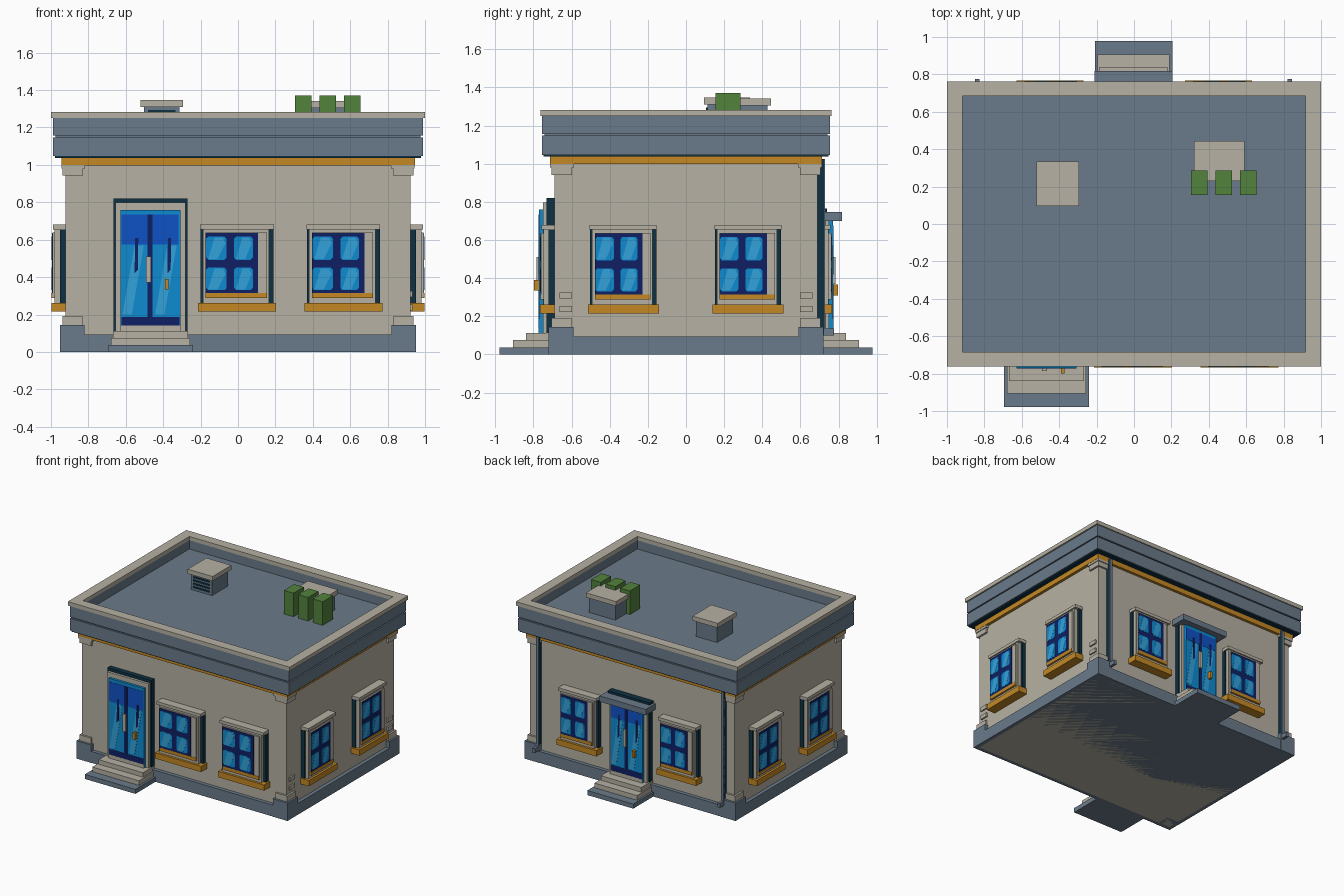
import bpy
import bmesh
from math import radians
from mathutils import Matrix

if "Cube" in bpy.data.objects:
    bpy.data.objects.remove(bpy.data.objects["Cube"])


def srgb(c):
    c /= 255
    return c / 12.92 if c < 0.04045 else ((c + 0.055) / 1.055) ** 2.4


MATS = {}
for key, rgb in {
    "stone": (182, 177, 163), "slate": (106, 122, 138), "ochre": (195, 136, 36),
    "dark_teal": (14, 48, 66), "navy": (14, 32, 100), "royal_blue": (15, 82, 198),
    "sky_blue": (15, 138, 208), "pale_blue": (52, 162, 218), "green": (82, 130, 60),
}.items():
    m = bpy.data.materials.new(key)
    m.diffuse_color = (*[srgb(c) for c in rgb], 1)
    m.use_nodes = True
    m.node_tree.nodes["Principled BSDF"].inputs["Base Color"].default_value = m.diffuse_color
    MATS[key] = m


def prism(name, pts, y0, y1, mat, frame=Matrix()):
    """Extrude an x-z outline from y0 to y1, then place it with frame."""
    bm = bmesh.new()
    face = bm.faces.new([bm.verts.new((x, y0, z)) for x, z in pts])
    ext = bmesh.ops.extrude_face_region(bm, geom=[face])
    for v in ext["geom"]:
        if isinstance(v, bmesh.types.BMVert):
            v.co.y = y1
    bmesh.ops.recalc_face_normals(bm, faces=bm.faces)
    bm.transform(frame)
    me = bpy.data.meshes.new(name)
    bm.to_mesh(me)
    bm.free()
    me.materials.append(MATS[mat])
    ob = bpy.data.objects.new(name, me)
    bpy.context.collection.objects.link(ob)
    return ob


def box(name, x0, x1, y0, y1, z0, z1, mat, frame=Matrix()):
    return prism(name, [(x0, z0), (x1, z0), (x1, z1), (x0, z1)], y0, y1, mat, frame)


def slab(name, hx, hy, z0, z1, mat):
    return box(name, -hx, hx, -hy, hy, z0, z1, mat)


def ring(name, hx, hy, ix, iy, z0, z1, mat):
    """Rectangular frame lying flat, open in the middle."""
    bm = bmesh.new()
    loops = []
    for a, b, z in ((hx, hy, z0), (hx, hy, z1), (ix, iy, z1), (ix, iy, z0)):
        loops.append([bm.verts.new((sx * a, sy * b, z))
                      for sx, sy in ((-1, -1), (1, -1), (1, 1), (-1, 1))])
    for k in range(4):
        a, b = loops[k], loops[(k + 1) % 4]
        for i in range(4):
            j = (i + 1) % 4
            bm.faces.new((a[i], a[j], b[j], b[i]))
    bmesh.ops.recalc_face_normals(bm, faces=bm.faces)
    me = bpy.data.meshes.new(name)
    bm.to_mesh(me)
    bm.free()
    me.materials.append(MATS[mat])
    bpy.context.collection.objects.link(bpy.data.objects.new(name, me))


def wall_frame(x, y, angle, width):
    """Local x runs along the wall, local -y points outward."""
    return (Matrix.Translation((x, y, 0)) @ Matrix.Rotation(radians(angle), 4, "Z")
            @ Matrix.Diagonal((width, 1, 1, 1)))


def window(f):
    def part(name, x0, x1, d, z0, z1, mat, back=0.0):
        box("window_" + name, x0, x1, -d, -back, z0, z1, mat, f)
    part("backing", -0.197, 0.193, 0.03, 0.25, 0.66, "dark_teal")
    part("surround", -0.185, 0.17, 0.058, 0.26, 0.655, "stone")
    part("lintel", -0.2, 0.195, 0.068, 0.655, 0.68, "stone")
    part("sill", -0.21, 0.207, 0.076, 0.215, 0.262, "ochre")
    part("casing", -0.17, 0.157, 0.07, 0.29, 0.638, "stone", 0.05)
    part("inner_sill", -0.17, 0.157, 0.074, 0.288, 0.315, "ochre", 0.05)
    part("glass", -0.17, 0.11, 0.073, 0.315, 0.635, "navy", 0.065)
    # Four panes, each with a slanted glint
    for x0, x1 in ((-0.167, -0.058), (-0.018, 0.082)):
        for z0, z1 in ((0.33, 0.452), (0.492, 0.617)):
            c = 0.012
            prism("window_pane", [(x0 + c, z0), (x1 - c, z0), (x1, z0 + c), (x1, z1 - c),
                                  (x1 - c, z1), (x0 + c, z1), (x0, z1 - c), (x0, z0 + c)],
                  -0.0745, -0.07, "sky_blue", f)
            prism("window_glint", [(x0 + 0.01, z0 + 0.005), (x0 + 0.06, z0 + 0.005),
                                   (x1 - 0.005, z1 - 0.035), (x1 - 0.02, z1 - 0.005),
                                   (x0 + 0.045, z1 - 0.005)],
                  -0.0755, -0.07, "pale_blue", f)


def door(f, top, knob_z):
    def part(name, x0, x1, d, z0, z1, mat, back=0.0):
        box("door_" + name, x0, x1, -d, -back, z0, z1, mat, f)
    part("backing", -0.198, 0.197, 0.04, 0.08, top + 0.06, "dark_teal")
    part("surround", -0.188, 0.187, 0.06, 0.09, top + 0.038, "stone")
    part("leaf", -0.16, 0.16, 0.08, 0.11, top, "sky_blue")
    part("threshold", -0.16, 0.16, 0.083, 0.105, 0.142, "stone")
    part("kick_plate", -0.155, 0.155, 0.082, 0.142, 0.187, "navy", 0.07)
    part("upper_panel", -0.155, 0.15, 0.082, 0.575, top - 0.025, "royal_blue", 0.07)
    part("centre_gap", -0.017, 0.01, 0.083, 0.187, top - 0.025, "navy", 0.07)
    # Glints and dark reflections on both leaves
    for x in (-0.15, 0.025):
        prism("door_glint", [(x, 0.2), (x + 0.05, 0.2), (x + 0.115, 0.57), (x + 0.065, 0.57)],
              -0.0815, -0.07, "pale_blue", f)
        prism("door_reflection", [(x + 0.065, 0.42), (x + 0.083, 0.44), (x + 0.085, 0.61),
                                  (x + 0.068, 0.61)], -0.0835, -0.07, "navy", f)
    part("pull_bar", -0.023, 0.003, 0.095, 0.37, 0.51, "stone", 0.07)
    part("knob", 0.077, 0.097, 0.108, knob_z, knob_z + 0.056, "ochre", 0.07)


# Body, plinth and corner blocks
slab("walls", 0.922, 0.69, 0, 1.05, "stone")
slab("plinth", 0.952, 0.72, 0, 0.093, "slate")
for sx in (-1, 1):
    for sy in (-1, 1):
        for name, x, y, w, z0, z1, mat in (
                ("corner_plinth", 0.952, 0.722, 0.132, 0, 0.145, "slate"),
                ("corner_foot", 0.937, 0.705, 0.105, 0.145, 0.192, "stone"),
                ("corner_capital_lower", 0.937, 0.705, 0.107, 0.942, 0.985, "stone"),
                ("corner_capital_upper", 0.943, 0.712, 0.125, 0.98, 1.0, "stone")):
            xs = sorted((sx * x, sx * (x - w)))
            ys = sorted((sy * y, sy * (y - w)))
            box(name, *xs, *ys, z0, z1, mat)
    # Wall stones on the right side
    for z in (0.222, 0.293):
        box("wall_stone", 0.9, 0.934, sx * 0.63 - 0.033, sx * 0.63 + 0.033, z, z + 0.032, "stone")

# Cornice, parapet and roof
slab("ochre_band", 0.945, 0.712, 0.998, 1.042, "ochre")
slab("soffit", 0.978, 0.748, 1.038, 1.05, "dark_teal")
slab("lower_cornice", 0.988, 0.755, 1.047, 1.147, "slate")
slab("roof", 0.975, 0.742, 1.14, 1.18, "slate")
ring("upper_cornice", 0.988, 0.755, 0.918, 0.684, 1.157, 1.252, "slate")
ring("parapet_cap", 1.0, 0.763, 0.918, 0.684, 1.25, 1.282, "stone")

# Roof vents and planters
for x0, x1, y0, y1, z in ((-0.52, -0.295, 0.095, 0.335, 1.347), (0.32, 0.59, 0.23, 0.445, 1.342)):
    box("vent_body", x0 + 0.017, x1 - 0.017, y0 + 0.017, y1 - 0.017, 1.17, z - 0.03, "slate")
    box("vent_lid", x0, x1, y0, y1, z - 0.037, z, "stone")
for i in range(4):
    z = 1.2 + i * 0.027
    box("vent_slat", -0.48, -0.335, 0.106, 0.114, z, z + 0.013, "dark_teal")
for x in (0.305, 0.436, 0.568):
    box("planter", x, x + 0.087, 0.155, 0.287, 1.17, 1.372, "green")

# Windows on every side
for x in (-0.003, 0.565):
    window(wall_frame(x, -0.69, 0, 1))
for s in (-1, 1):
    window(wall_frame(0.922, s * 0.327, 90, 0.89))
    window(wall_frame(-0.922, s * 0.327, 270, 0.89))
    window(wall_frame(s * 0.45, 0.69, 180, 0.86))

# Doors, canopy and steps
front = wall_frame(-0.468, -0.69, 0, 1)
back = wall_frame(-0.002, 0.69, 180, 0.91)
door(front, 0.76, 0.335)
door(back, 0.70, 0.31)
box("canopy", -0.21, 0.206, 0.68, 0.818, 0.70, 0.747, "slate")
box("canopy_top", -0.19, 0.186, 0.68, 0.74, 0.74, 0.765, "dark_teal")
for f in (front, back):
    for w, d, z0, z1, mat in ((0.228, 0.288, 0, 0.037, "slate"), (0.211, 0.217, 0.037, 0.075, "stone"),
                              (0.2, 0.15, 0.075, 0.112, "stone")):
        box("step", -w, w, -d, 0, z0, z1, mat, f)

# Drainpipes on the back
for x in (-0.838, 0.832):
    box("drainpipe", x - 0.012, x + 0.012, 0.68, 0.724, 0.1, 1.025, "dark_teal")
    box("drainpipe_front", x - 0.012, x + 0.012, 0.72, 0.729, 0.1, 1.025, "slate")
    box("drainpipe_foot", x - 0.012, x + 0.012, 0.69, 0.775, 0.1, 0.135, "slate")
